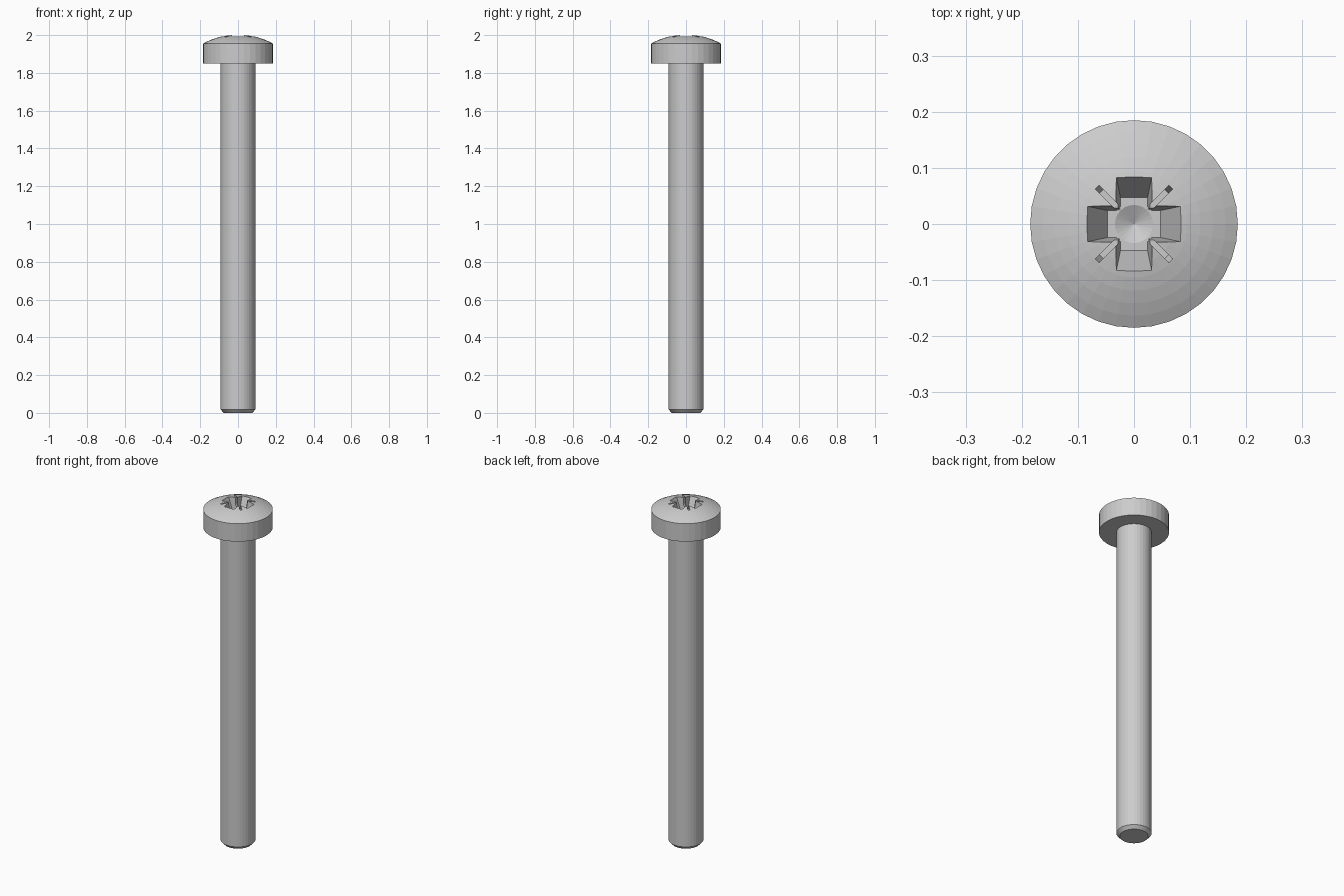
import bpy, bmesh, math
from mathutils import Matrix, Vector

if "Cube" in bpy.data.objects:
    bpy.data.objects.remove(bpy.data.objects["Cube"])

SEGS = 36


def make_object(name, bm):
    bmesh.ops.recalc_face_normals(bm, faces=bm.faces[:])
    me = bpy.data.meshes.new(name)
    bm.to_mesh(me)
    bm.free()
    ob = bpy.data.objects.new(name, me)
    bpy.context.collection.objects.link(ob)
    return ob


def lathe(name, profile, segs=SEGS):
    """Spin an (r, z) profile that starts and ends on the axis."""
    bm = bmesh.new()
    verts = [bm.verts.new((r, 0, z)) for r, z in profile]
    edges = [bm.edges.new(p) for p in zip(verts, verts[1:])]
    bmesh.ops.spin(bm, geom=verts + edges, cent=(0, 0, 0), axis=(0, 0, 1),
                   angle=2 * math.pi, steps=segs, use_merge=True)
    bmesh.ops.remove_doubles(bm, verts=bm.verts[:], dist=1e-5)
    return make_object(name, bm)


def tapered_bar(name, bottom, top, z0, z1, angle):
    """Bar with half sizes (x, y) at the bottom and top, turned about z."""
    bm = bmesh.new()
    bmesh.ops.create_cube(bm, size=2)
    for v in bm.verts:
        hx, hy = top if v.co.z > 0 else bottom
        v.co = Vector((v.co.x * hx, v.co.y * hy, z1 if v.co.z > 0 else z0))
    bm.transform(Matrix.Rotation(angle, 4, 'Z'))
    ob = make_object(name, bm)
    ob.hide_render = True
    return ob


# Screw body: chamfered tip, shank, cylindrical rim and shallow dome
R, EDGE, APEX = 0.185, 1.955, 2.003
rise = APEX - EDGE
sphere = (R * R + rise * rise) / (2 * rise)
arc = math.asin(R / sphere)
profile = [(0, 0), (0.075, 0), (0.0925, 0.018), (0.0925, 1.85), (R, 1.85)]
for i in range(9):
    a = arc * (1 - i / 8)
    profile.append((sphere * math.sin(a), APEX - sphere * (1 - math.cos(a))))
screw = lathe("screw", profile)

# Drive recess cutters: cross arms, thin diagonal slits, conical pit
cutters = []
for k in range(2):
    turn = k * math.pi / 2
    cutters.append(tapered_bar("cross_cutter", (0.047, 0.024), (0.095, 0.034),
                               1.91, 2.02, turn))
    cutters.append(tapered_bar("slit_cutter", (0.082, 0.005), (0.102, 0.005),
                               1.955, 2.02, turn + math.pi / 4))
pit = lathe("pit_cutter", [(0, 1.893), (0.04, 1.913), (0.04, 1.93), (0, 1.93)], 24)
pit.hide_render = True
cutters.append(pit)

for c in cutters:
    mod = screw.modifiers.new("recess", 'BOOLEAN')
    mod.operation = 'DIFFERENCE'
    mod.solver = 'EXACT'
    mod.object = c

# Apply the cuts and discard the cutters
bpy.context.view_layer.update()
dg = bpy.context.evaluated_depsgraph_get()
mesh = bpy.data.meshes.new_from_object(screw.evaluated_get(dg))
screw.modifiers.clear()
screw.data = mesh
for c in cutters:
    bpy.data.objects.remove(c)
